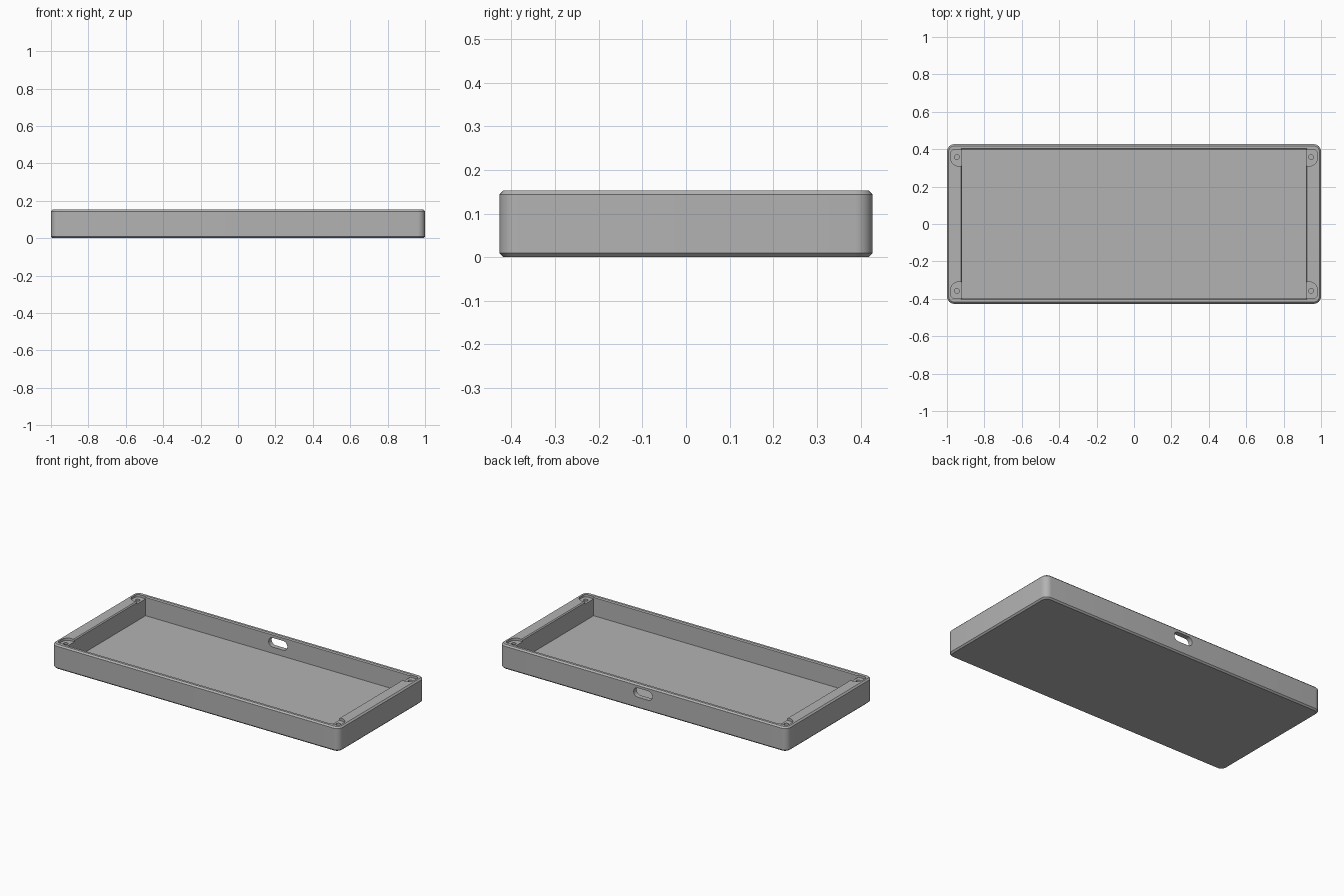
import bpy
import bmesh
from math import cos, sin, pi, radians

cube = bpy.data.objects.get("Cube")
if cube:
    bpy.data.objects.remove(cube, do_unlink=True)

grey = bpy.data.materials.new("light_grey_plastic")
grey.use_nodes = True
colour = (0.45, 0.45, 0.45, 1)
grey.diffuse_color = colour
grey.node_tree.nodes["Principled BSDF"].inputs["Base Color"].default_value = colour

HALF_X, HALF_Y, HEIGHT = 1.0, 0.427, 0.153
IN_X, IN_Y, FLOOR = 0.92, 0.397, 0.032
EDGE = 0.009


def arc(cx, cy, r, start, end, steps=8):
    """Points along an arc, angles in degrees."""
    angles = [radians(start + (end - start) * i / steps) for i in range(steps + 1)]
    return [(cx + r * cos(a), cy + r * sin(a)) for a in angles]


def rounded_rect(hx, hy, r, steps=8):
    corners = [(1, 1), (-1, 1), (-1, -1), (1, -1)]
    points = []
    for i, (sx, sy) in enumerate(corners):
        points += arc(sx * (hx - r), sy * (hy - r), r, 90 * i, 90 * i + 90, steps)
    return points


def loft(name, layers):
    """Capped solid through stacked loops, each a list of 3D points."""
    bm = bmesh.new()
    rings = [[bm.verts.new(p) for p in layer] for layer in layers]
    n = len(rings[0])
    for low, high in zip(rings, rings[1:]):
        for i in range(n):
            j = (i + 1) % n
            bm.faces.new((low[i], low[j], high[j], high[i]))
    bm.faces.new(rings[0])
    bm.faces.new(rings[-1])
    bmesh.ops.recalc_face_normals(bm, faces=bm.faces)
    mesh = bpy.data.meshes.new(name)
    bm.to_mesh(mesh)
    bm.free()
    mesh.materials.append(grey)
    obj = bpy.data.objects.new(name, mesh)
    bpy.context.collection.objects.link(obj)
    return obj


def at_z(points, z):
    return [(x, y, z) for x, y in points]


def cut(target, cutter):
    cutter.hide_render = True
    mod = target.modifiers.new("cut", "BOOLEAN")
    mod.operation = "DIFFERENCE"
    mod.solver = "EXACT"
    mod.object = cutter
    bpy.context.view_layer.objects.active = target
    bpy.ops.object.modifier_apply(modifier=mod.name)
    bpy.data.objects.remove(cutter, do_unlink=True)


# Outer body with rounded corners and chamfered top and bottom rims
full = rounded_rect(HALF_X, HALF_Y, 0.04)
inset = rounded_rect(HALF_X - EDGE, HALF_Y - EDGE, 0.04 - EDGE)
tray = loft("enclosure_tray", [
    at_z(inset, 0), at_z(full, EDGE),
    at_z(full, HEIGHT - EDGE), at_z(inset, HEIGHT)])

# Main cavity, with a small chamfer at its mouth
def box(grow):
    x, y = IN_X + grow, IN_Y + grow
    return [(x, y), (-x, y), (-x, -y), (x, -y)]

cut(tray, loft("cavity_cutter", [
    at_z(box(0), FLOOR), at_z(box(0), HEIGHT - 0.006),
    at_z(box(0.006), HEIGHT), at_z(box(0.006), HEIGHT + 0.05)]))

# Corner recesses and their screw holes
recess = [(0.9, 0.31)] + arc(0.938, 0.352, 0.042, -90, 0)
recess += arc(0.96, IN_Y - 0.02, 0.02, 0, 90) + [(0.9, IN_Y)]
for sx in (1, -1):
    for sy in (1, -1):
        outline = [(sx * x, sy * y) for x, y in recess]
        cut(tray, loft("recess_cutter", [at_z(outline, 0.138), at_z(outline, 0.2)]))
        hole = [(sx * 0.947 + x, sy * 0.357 + y) for x, y in arc(0, 0, 0.013, 0, 345, 23)]
        cut(tray, loft("screw_hole_cutter", [at_z(hole, 0.05), at_z(hole, 0.2)]))

# Cable slot through the back wall
slot = rounded_rect(0.065, 0.029, 0.0289)
cut(tray, loft("slot_cutter", [
    [(x, y, z + 0.1) for x, z in slot] for y in (0.36, 0.5)]))

# Smooth rounded walls, sharp edges kept
bpy.ops.object.select_all(action="DESELECT")
tray.select_set(True)
bpy.context.view_layer.objects.active = tray
bpy.ops.object.shade_smooth_by_angle(angle=radians(30))
